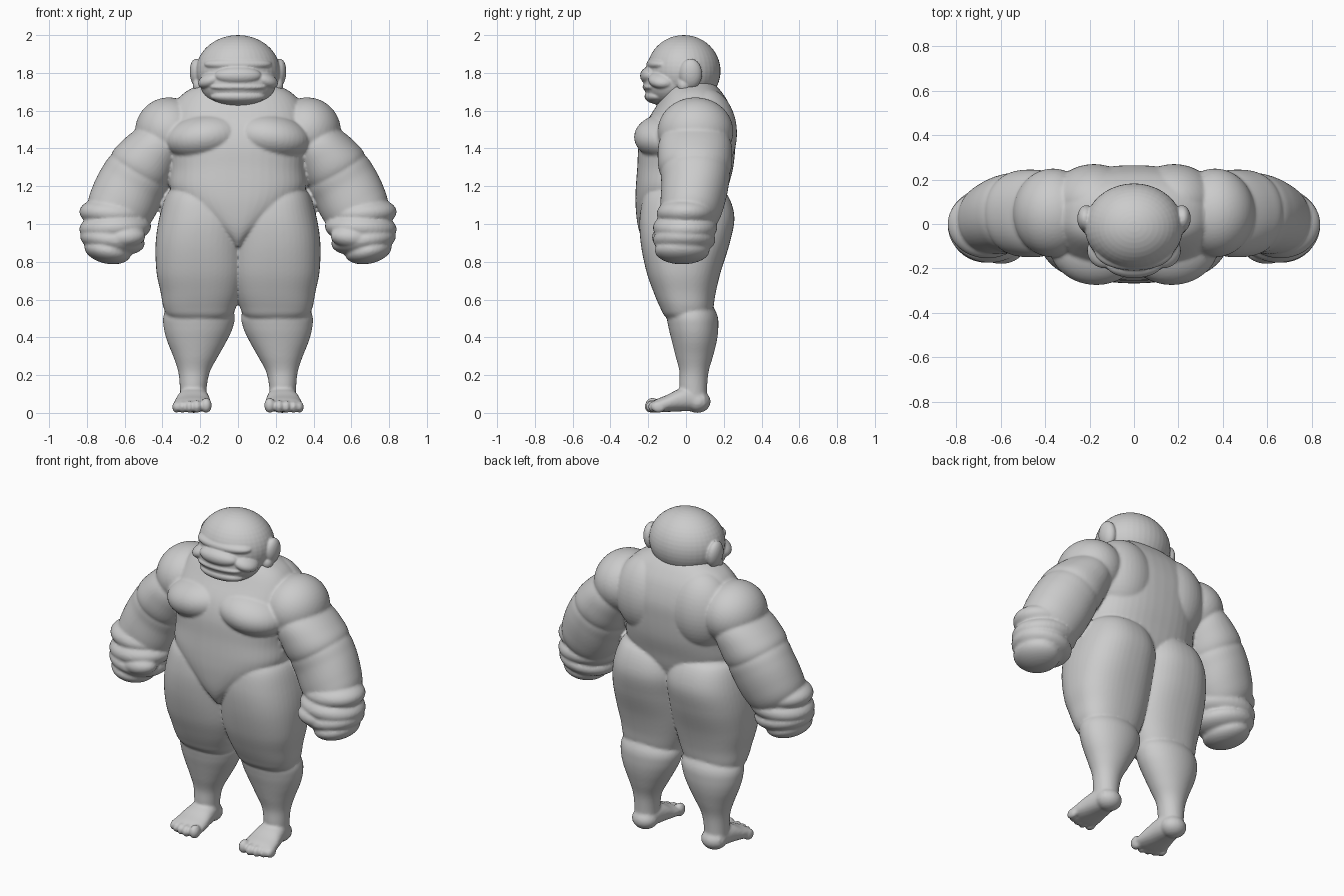
import bpy, bmesh, math
from mathutils import Matrix, Vector


def spline(rows, steps=6):
    """Catmull-Rom through section rows."""
    out = []
    n = len(rows)
    for i in range(n - 1):
        p = [rows[max(i - 1, 0)], rows[i], rows[i + 1], rows[min(i + 2, n - 1)]]
        for s in range(steps):
            t = s / steps
            out.append([0.5 * (2 * b + (c - a) * t + (2 * a - 5 * b + 4 * c - d) * t * t
                               + (3 * b - a - 3 * c + d) * t ** 3) for a, b, c, d in zip(*p)])
    return out + [rows[-1]]


def loft(bm, rows, power=2.2, place=Matrix(), seg=48):
    """Rows are (height, u0, u1, v0, v1): superellipse sections stacked along local z."""
    rings = []
    for w, u0, u1, v0, v1 in spline(rows):
        ring = []
        for k in range(seg):
            a = 2 * math.pi * k / seg
            c, s = math.cos(a), math.sin(a)
            u = math.copysign(abs(c) ** (2 / power), c)
            v = math.copysign(abs(s) ** (2 / power), s)
            ring.append(bm.verts.new(place @ Vector(((u0 + u1) / 2 + u * (u1 - u0) / 2,
                                                     (v0 + v1) / 2 + v * (v1 - v0) / 2, w))))
        rings.append(ring)
    for a, b in zip(rings, rings[1:]):
        for k in range(seg):
            j = (k + 1) % seg
            bm.faces.new((a[k], a[j], b[j], b[k]))
    bm.faces.new(rings[0])
    bm.faces.new(rings[-1])


def blob(bm, c, r, side=1, turn=0):
    m = (Matrix.Diagonal((side, 1, 1, 1)) @ Matrix.Translation(c)
         @ Matrix.Rotation(math.radians(turn), 4, 'Y') @ Matrix.Diagonal((*r, 1)))
    bmesh.ops.create_uvsphere(bm, u_segments=40, v_segments=24, radius=1, matrix=m)


def finish(bm, name, voxel, smooth):
    """Fuse the overlapping masses into one skin."""
    bmesh.ops.recalc_face_normals(bm, faces=bm.faces)
    me = bpy.data.meshes.new(name)
    bm.to_mesh(me)
    bm.free()
    ob = bpy.data.objects.new(name, me)
    bpy.context.collection.objects.link(ob)
    r = ob.modifiers.new("fuse", 'REMESH')
    r.mode = 'VOXEL'
    r.voxel_size = voxel
    r.use_smooth_shade = True
    s = ob.modifiers.new("soften", 'SMOOTH')
    s.factor = 0.5
    s.iterations = smooth


body = bmesh.new()

# torso tapering down into the V of the groin
loft(body, [(.88, -.02, .02, -.20, .05), (.93, -.07, .07, -.235, .1), (1.0, -.17, .17, -.257, .16),
            (1.1, -.30, .30, -.267, .2), (1.19, -.36, .36, -.266, .222), (1.3, -.36, .36, -.258, .25),
            (1.42, -.37, .37, -.25, .262), (1.52, -.37, .37, -.22, .262), (1.62, -.345, .345, -.16, .235),
            (1.69, -.29, .29, -.12, .195), (1.74, -.20, .20, -.09, .15), (1.77, -.12, .12, -.06, .1)], 2.4)

for side in (1, -1):
    flip = Matrix.Diagonal((side, 1, 1, 1))
    # chest and upper back
    blob(body, (.17, -.09, 1.46), (.215, .185, .125), side, 8)
    blob(body, (.18, .1, 1.48), (.2, .17, .24), side)
    # shoulder
    blob(body, (.365, .05, 1.49), (.18, .2, .18), side, 30)
    # upper arm and forearm along a slanted axis
    arm = flip @ Matrix.Translation((.36, 0, 1.5)) @ Matrix(
        ((.86, 0, .51, 0), (0, 1, 0, 0), (.51, 0, -.86, 0), (0, 0, 0, 1)))
    loft(body, [(-.02, -.09, .1, -.08, .18), (.08, -.13, .15, -.14, .235), (.18, -.145, .187, -.15, .245),
                (.27, -.145, .2, -.14, .235), (.33, -.1, .15, -.1, .19)], 2.1, arm)
    loft(body, [(.2, -.08, .13, -.08, .18), (.27, -.145, .196, -.13, .228), (.36, -.158, .207, -.13, .225),
                (.46, -.165, .2, -.135, .205), (.55, -.15, .178, -.13, .175), (.62, -.1, .12, -.09, .12)],
         2.1, arm)
    # fist: stacked finger rolls and a thumb
    blob(body, (.66, .0, 1.055), (.18, .155, .085), side, -4)
    blob(body, (.65, -.005, .98), (.19, .17, .09), side, 3)
    blob(body, (.665, -.01, .915), (.172, .165, .08), side, -8)
    blob(body, (.69, -.02, .86), (.125, .145, .07), side, -12)
    blob(body, (.6, -.1, .93), (.11, .08, .06), side, 5)
    # hip and thigh
    loft(body, [(1.21, .06, .31, -.13, .13), (1.16, -.01, .375, -.215, .215), (1.04, -.05, .415, -.245, .256),
                (.9, -.05, .436, -.24, .232), (.75, -.045, .432, -.21, .185), (.64, -.02, .41, -.172, .158),
                (.56, .01, .395, -.138, .145), (.51, .035, .37, -.11, .13), (.47, .1, .3, -.05, .09)],
         2.4, flip)
    # calf
    loft(body, [(.6, .06, .35, -.07, .12), (.52, .018, .393, -.1, .165), (.45, .028, .393, -.092, .171),
                (.38, .06, .375, -.075, .163), (.3, .105, .343, -.055, .143), (.22, .148, .317, -.035, .12),
                (.14, .165, .308, -.035, .112), (.05, .17, .305, -.03, .11)], 2.05, flip)
    # foot: heel, instep, ball and toes
    blob(body, (.235, .06, .06), (.075, .07, .06), side)
    loft(body, [(-.1, .175, .3, .015, .11), (-.03, .16, .31, .01, .14), (.04, .15, .325, .008, .125),
                (.1, .143, .338, .005, .095), (.15, .142, .342, .004, .075), (.185, .16, .33, .01, .055)],
         2.3, flip @ Matrix(((1, 0, 0, 0), (0, 0, -1, 0), (0, 1, 0, 0), (0, 0, 0, 1))))
    for x, y, r in ((.168, -.178, .032), (.217, -.182, .026), (.257, -.175, .025),
                    (.294, -.162, .024), (.327, -.145, .023)):
        blob(body, (x, y, r + .008), (r * .9, .038, r + .008), side)
finish(body, "body", .009, 2)

# head with heavy jaw
head = bmesh.new()
blob(head, (0, -.012, 1.81), (.222, .195, .19))
blob(head, (0, -.085, 1.745), (.2, .14, .135))
# brow, broad nose, lips and chin
blob(head, (0, -.12, 1.845), (.18, .09, .045))
blob(head, (0, -.185, 1.785), (.125, .058, .05))
blob(head, (0, -.17, 1.725), (.15, .06, .026))
blob(head, (0, -.15, 1.675), (.145, .07, .04))
for side in (1, -1):
    # cheeks and ears
    blob(head, (.13, -.12, 1.765), (.085, .08, .045), side, 20)
    blob(head, (.215, .025, 1.795), (.04, .06, .08), side, 6)
    blob(head, (.205, -.01, 1.735), (.035, .035, .04), side)
finish(head, "head", .006, 2)
